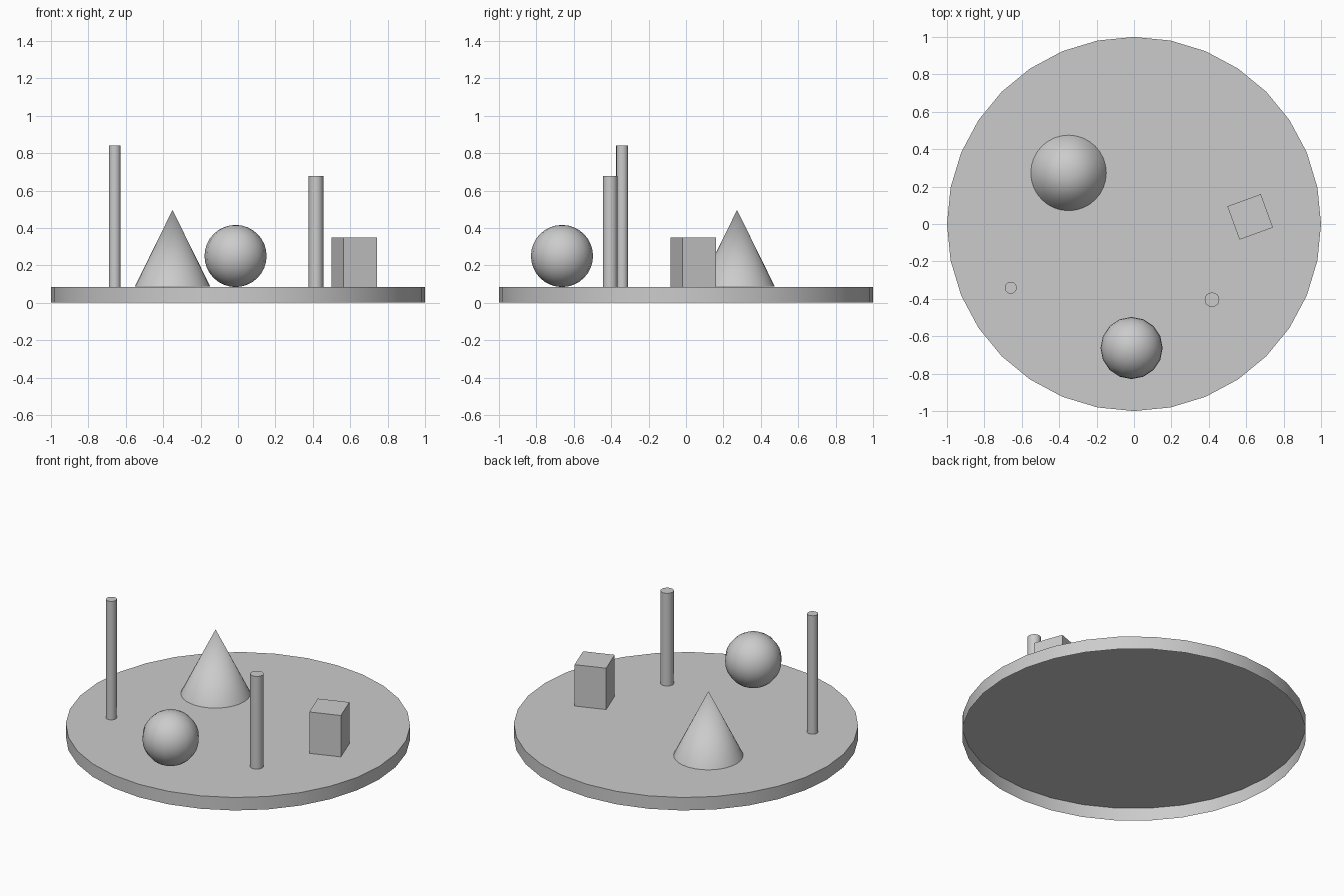
import bpy
import bmesh
from math import radians

if "Cube" in bpy.data.objects:
    bpy.data.objects.remove(bpy.data.objects["Cube"])

TOP = 0.083  # height of the tray surface


def finish(name, smooth=True):
    """Name the part, apply its transform and leave its hidden underside open."""
    ob = bpy.context.object
    ob.name = name
    bpy.ops.object.transform_apply(location=False, rotation=True, scale=True)
    bm = bmesh.new()
    bm.from_mesh(ob.data)
    bm.normal_update()
    under = [f for f in bm.faces if f.normal.z < -0.999]
    bmesh.ops.delete(bm, geom=under, context='FACES')
    bm.to_mesh(ob.data)
    bm.free()
    if smooth:
        bpy.ops.object.shade_smooth_by_angle(angle=radians(35))


def rod(name, x, y, z0, z1, r, sides):
    bpy.ops.mesh.primitive_cylinder_add(vertices=sides, radius=r, depth=z1 - z0,
                                        location=(x, y, (z0 + z1) / 2))
    finish(name)


# Round tray, open underneath
rod("round_base", 0, 0, 0, TOP, 1.0, 32)

# Two upright poles
rod("left_pole", -0.659, -0.341, TOP, 0.842, 0.032, 16)
rod("right_pole", 0.417, -0.405, TOP, 0.677, 0.039, 16)

# Cone
bpy.ops.mesh.primitive_cone_add(vertices=32, radius1=0.202, depth=0.41,
                                location=(-0.35, 0.273, TOP + 0.003 + 0.205))
finish("cone")

# Ball
bpy.ops.mesh.primitive_uv_sphere_add(segments=16, ring_count=16, radius=0.166,
                                     location=(-0.013, -0.663, 0.25))
bpy.context.object.name = "ball"
bpy.ops.object.shade_smooth()

# Block, turned on the tray
bpy.ops.mesh.primitive_cube_add(size=1, location=(0.621, 0.038, (TOP + 0.348) / 2),
                                rotation=(0, 0, radians(20)))
bpy.context.object.scale = (0.19, 0.19, 0.348 - TOP)
finish("block", smooth=False)
